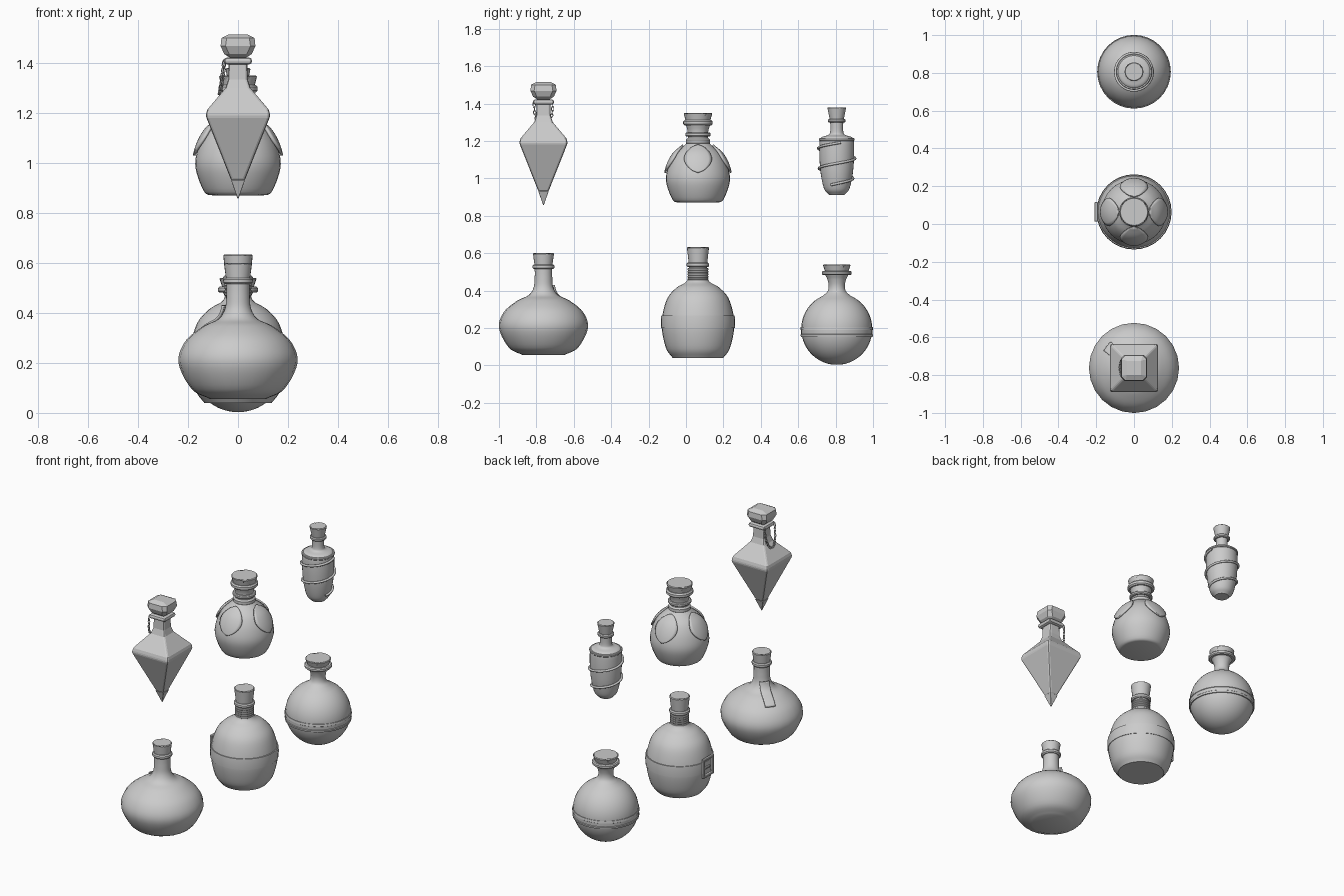
import bpy, bmesh, math
from mathutils import Vector, Matrix

if "Cube" in bpy.data.objects:
    bpy.data.objects.remove(bpy.data.objects["Cube"])


def finish(name, bm, angle=40):
    bmesh.ops.recalc_face_normals(bm, faces=bm.faces)
    me = bpy.data.meshes.new(name)
    bm.to_mesh(me)
    bm.free()
    ob = bpy.data.objects.new(name, me)
    bpy.context.collection.objects.link(ob)
    bpy.ops.object.select_all(action='DESELECT')
    ob.select_set(True)
    bpy.context.view_layer.objects.active = ob
    if angle:
        bpy.ops.object.shade_smooth_by_angle(angle=math.radians(angle))
    return ob


def spline(pts, n=5):
    """Smooth (radius, z) profile through the given points."""
    p = [Vector(q) for q in pts]
    p = [2 * p[0] - p[1]] + p + [2 * p[-1] - p[-2]]
    out = []
    for a, b, c, d in zip(p, p[1:], p[2:], p[3:]):
        for k in range(n):
            t = k / n
            out.append(0.5 * (2 * b + (c - a) * t + (2 * a - 5 * b + 4 * c - d) * t * t
                              + (3 * b - a - 3 * c + d) * t ** 3))
    return out + [p[-2]]


def lathe(name, y, pts, segs=32, nicks=(), square=False):
    """Revolve a profile; nicks lowers single rim points, square makes 4 sides."""
    bm = bmesh.new()
    if square:
        segs, k, off = 4, math.sqrt(2), math.pi / 4
    else:
        k, off = 1, 0
    rings = []
    for r, z in pts:
        rings.append([bm.verts.new((r * k * math.cos(off + math.tau * i / segs),
                                    y + r * k * math.sin(off + math.tau * i / segs), z))
                      for i in range(segs)])
    for a, b in zip(rings, rings[1:]):
        for i in range(segs):
            j = (i + 1) % segs
            bm.faces.new((a[i], a[j], b[j], b[i]))
    bm.faces.new(rings[0])
    bm.faces.new(rings[-1])
    for i in nicks:
        rings[-1][i % segs].co.z -= 0.02
    return finish(name, bm, 0 if square else 40)


def bevel(ob, w, seg=1):
    m = ob.modifiers.new("bevel", 'BEVEL')
    m.width, m.segments = w, seg


def ring(name, y, r, z0, z1, segs=32, inner=0.03):
    h = (z1 - z0) * 0.25
    return lathe(name, y, [(r - inner, z0), (r - h, z0), (r, z0 + h), (r, z1 - h),
                           (r - h, z1), (r - inner, z1)], segs)


def cork(name, y, r0, r1, z0, z1):
    return lathe(name, y, [(r0, z0), (r1, z1 - 0.004), (r1 - 0.004, z1)], 24, (2, 9, 15, 20))


def radius_at(prof, z):
    for (r0, z0), (r1, z1) in zip(prof, prof[1:]):
        if z0 <= z <= z1:
            return r0 + (r1 - r0) * (z - z0) / max(z1 - z0, 1e-6)
    return prof[-1][0]


def sheet(name, y, prof, ztop, zbot, ang, width, gap, n=14):
    """Leaf or tag draped over a round body."""
    bm = bmesh.new()
    rows = []
    for i in range(n + 1):
        z = ztop + (zbot - ztop) * i / n
        r = radius_at(prof, z) + gap
        row = []
        for j in range(9):
            a = ang + (j / 4 - 1) * width(i / n) / r
            row.append(bm.verts.new((r * math.cos(a), y + r * math.sin(a), z)))
        rows.append(row)
    for a, b in zip(rows, rows[1:]):
        for j in range(8):
            bm.faces.new((a[j], a[j + 1], b[j + 1], b[j]))
    ob = finish(name, bm)
    m = ob.modifiers.new("thickness", 'SOLIDIFY')
    m.thickness, m.offset = 0.01, 0
    return ob


def wire(name, pts, r, cyclic=False):
    cu = bpy.data.curves.new(name, 'CURVE')
    cu.dimensions, cu.bevel_depth, cu.bevel_resolution = '3D', r, 2
    sp = cu.splines.new('POLY')
    sp.points.add(len(pts) - 1)
    for q, p in zip(sp.points, pts):
        q.co = (*p, 1)
    sp.use_cyclic_u = cyclic
    ob = bpy.data.objects.new(name, cu)
    bpy.context.collection.objects.link(ob)
    return ob


YA, YB, YC = -0.762, 0.064, 0.806

# wide flask with hanging tag
wide = spline([(.11, .055), (.185, .095), (.238, .2), (.212, .285), (.14, .346), (.08, .375),
               (.053, .415), (.047, .47), (.047, .53)])
lathe("wide_flask_body", YA, wide, 24)
ring("wide_flask_collar", YA, .058, .515, .54)
cork("wide_flask_cork", YA, .047, .056, .53, .60)
sheet("wide_flask_tag", YA, wide, .43, .325, math.radians(141), lambda u: .03, .012)

# tall flask with belt, buckle and string-wrapped neck
tall = spline([(.135, .04), (.17, .09), (.193, .19), (.19, .27), (.163, .36), (.115, .415),
               (.065, .445), (.05, .475), (.049, .54)])
lathe("tall_flask_body", YB, tall)
lathe("tall_flask_belt", YB, [(.18, .2), (.197, .2), (.199, .235), (.196, .268), (.18, .268)])
for i in range(5):
    ring(f"neck_string_{i}", YB, .055, .455 + i * .013, .468 + i * .013)
ring("tall_flask_collar", YB, .06, .525, .55)
cork("tall_flask_cork", YB, .049, .059, .545, .633)
bm = bmesh.new()
for cy, cz, sy, sz in [(-.045, 0, .014, .12), (.045, 0, .014, .12), (0, .053, .1, .014),
                       (0, -.053, .1, .014), (.015, 0, .06, .012)]:
    bmesh.ops.create_cube(bm, size=1, matrix=Matrix.Translation((-.2, YB + cy, .234 + cz))
                          @ Matrix.Diagonal((.018, sy, sz, 1)))
bevel(finish("belt_buckle", bm, 0), .003)

# round flask with equator band
globe = [(.19 * math.sin(a), .195 - .192 * math.cos(a))
         for a in [math.pi * (.04 + .78 * i / 24) for i in range(25)]]
lathe("round_flask_body", YC, globe + spline([(.075, .372), (.05, .395), (.043, .425),
                                              (.05, .46), (.062, .485)]))
lathe("round_flask_band", YC, [(.17, .153), (.192, .153), (.194, .165), (.191, .168), (.192, .188),
                               (.195, .19), (.193, .204), (.17, .204)])
ring("round_flask_lip", YC, .08, .482, .505)
cork("round_flask_cork", YC, .058, .074, .49, .54)

# crystal bottle with square section
bevel(lathe("crystal_body", YA, [(.026, .928), (.13, 1.19), (.122, 1.215), (.05, 1.3),
                                 (.039, 1.335), (.037, 1.41)], square=True), .01, 2)
bevel(lathe("crystal_tip", YA, [(.002, .858), (.028, .932)], square=True), .001)
bevel(lathe("crystal_collar", YA, [(.05, 1.395), (.056, 1.402), (.056, 1.415), (.05, 1.422)],
            square=True), .012)
bevel(lathe("crystal_stopper", YA, [(.048, 1.42), (.077, 1.485), (.056, 1.515)],
            square=True), .022)
# chain hanging beside the neck
bm = bmesh.new()
N = 22
path = [Vector((-.055 - .018 * math.sin(math.pi * i / N), YA - .05 * math.cos(math.pi * i / N),
                1.41 - .135 * math.sin(math.pi * i / N) ** .8)) for i in range(N + 1)]
for k, (a, b) in enumerate(zip(path, path[1:])):
    d = b - a
    t = d.normalized()
    s = Vector((1, 0, 0)) if k % 2 else t.cross(Vector((1, 0, 0))).normalized()
    s = (s - s.dot(t) * t).normalized()
    w = t.cross(s)
    grid = []
    for i in range(10):
        u = math.tau * i / 10
        out = t * math.cos(u) + s * math.sin(u)
        c = (a + b) / 2 + t * math.cos(u) * d.length * .65 + s * math.sin(u) * .0065
        grid.append([bm.verts.new(c + .0025 * (out * math.cos(math.tau * j / 5)
                                               + w * math.sin(math.tau * j / 5))) for j in range(5)])
    for i in range(10):
        for j in range(5):
            g, h, m = grid[i], grid[(i + 1) % 10], (j + 1) % 5
            bm.faces.new((g[j], h[j], h[m], g[m]))
finish("crystal_chain", bm)

# leaf bottle
pot = spline([(.1, .87), (.135, .885), (.17, .98), (.16, 1.06), (.125, 1.13), (.075, 1.175),
              (.056, 1.2), (.055, 1.25), (.066, 1.29)])
lathe("leaf_bottle_body", YB, pot)
ring("leaf_bottle_neck_ring", YB, .064, 1.18, 1.215)
ring("leaf_bottle_collar", YB, .068, 1.225, 1.245)
ring("leaf_bottle_lip", YB, .079, 1.283, 1.312)
cork("leaf_bottle_cork", YB, .064, .076, 1.3, 1.35)
for i in range(4):
    sheet(f"leaf_{i}", YB, pot, 1.178, 1.03, i * math.pi / 2,
          lambda u: .002 + .074 * max(0, math.sin(math.pi * u)) ** .7, .008)

# slim vial with spiral wire
vial = spline([(.045, .915), (.068, .945), (.085, 1.02), (.092, 1.1), (.093, 1.17),
               (.09, 1.205), (.078, 1.222), (.045, 1.232), (.035, 1.25), (.035, 1.31)])
lathe("vial_body", YC, [(.042, .912)] + vial)
ring("vial_shoulder_band", YC, .096, 1.2, 1.215)
ring("vial_collar", YC, .048, 1.298, 1.318)
cork("vial_cork", YC, .036, .05, 1.31, 1.38)
turn = []
for i in range(81):
    a = math.tau * 2.1 * i / 80 - .4
    z = .972 + .108 * a / math.tau
    r = radius_at(vial, z) + .006
    turn.append((r * math.cos(a), YC + r * math.sin(a), z))
wire("vial_spiral_wire", turn, .007).data.use_fill_caps = True
